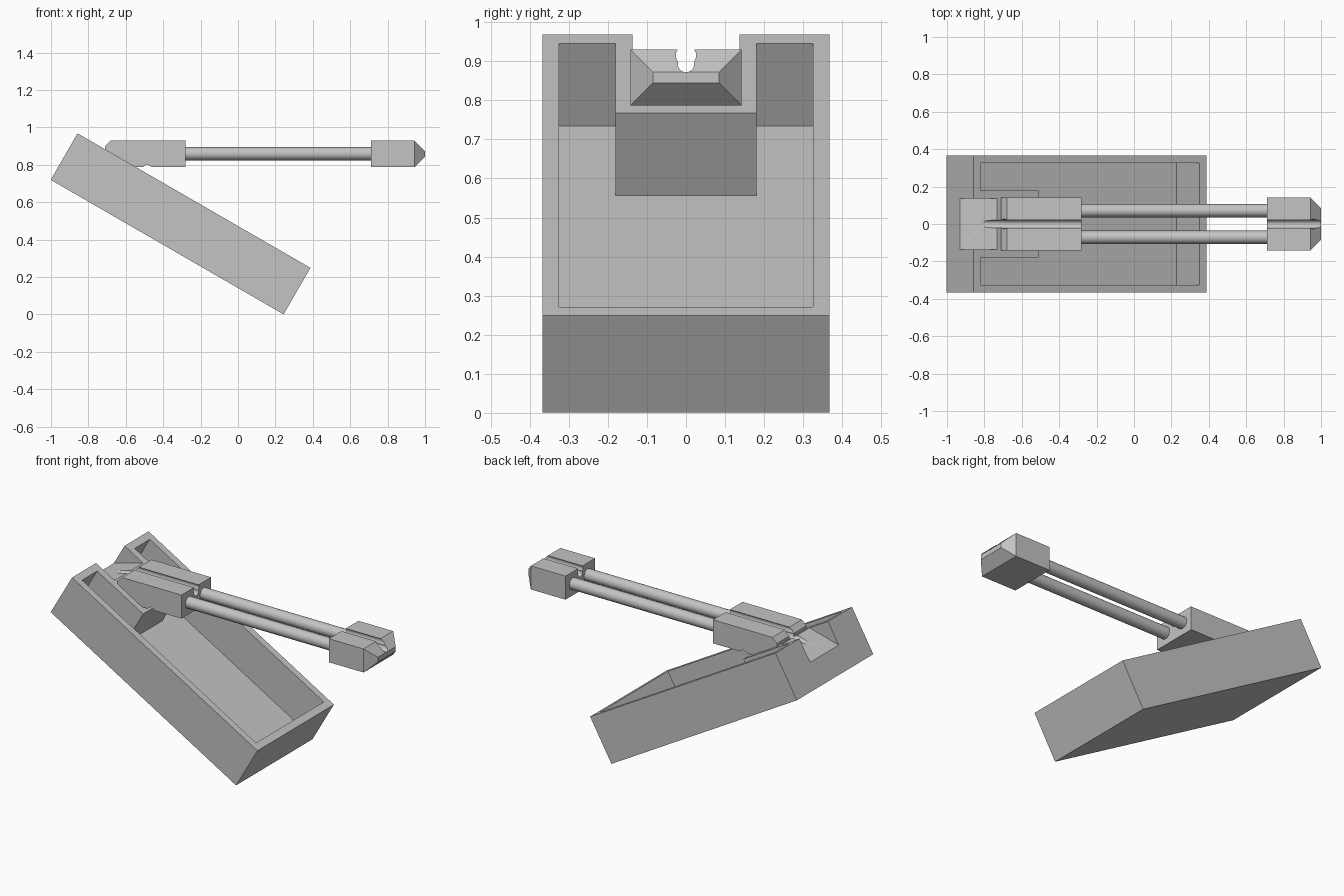
import bpy, bmesh, math
from mathutils import Matrix, Vector

cube = bpy.data.objects.get("Cube")
if cube:
    bpy.data.objects.remove(cube, do_unlink=True)

grey = bpy.data.materials.new("plain_grey")
grey.use_nodes = True
grey.diffuse_color = (0.55, 0.55, 0.55, 1)
grey.node_tree.nodes["Principled BSDF"].inputs["Base Color"].default_value = (0.55, 0.55, 0.55, 1)


def finish(name, bm, matrix=None):
    if matrix:
        bm.transform(matrix)
    bmesh.ops.recalc_face_normals(bm, faces=bm.faces)
    mesh = bpy.data.meshes.new(name)
    bm.to_mesh(mesh)
    bm.free()
    mesh.materials.append(grey)
    obj = bpy.data.objects.new(name, mesh)
    bpy.context.collection.objects.link(obj)
    return obj


def loft(name, rings, matrix=None):
    """Skin a closed solid through rings with equal point counts."""
    bm = bmesh.new()
    loops = [[bm.verts.new(p) for p in ring] for ring in rings]
    n = len(loops[0])
    for a, b in zip(loops, loops[1:]):
        for i in range(n):
            j = (i + 1) % n
            bm.faces.new((a[i], a[j], b[j], b[i]))
    bm.faces.new(loops[0])
    bm.faces.new(loops[-1])
    return finish(name, bm, matrix)


def side_prism(name, profile, half, matrix=None):
    """Extrude an xz profile symmetrically across y."""
    return loft(name, [[(x, y, z) for x, z in profile] for y in (-half, half)], matrix)


def rod(name, x0, x1, y, z, radius, sides=32):
    bm = bmesh.new()
    bmesh.ops.create_cone(bm, cap_ends=True, segments=sides, radius1=radius,
                          radius2=radius, depth=x1 - x0)
    place = Matrix.Translation(((x0 + x1) / 2, y, z)) @ Matrix.Rotation(math.pi / 2, 4, 'Y')
    return finish(name, bm, place)


def activate(obj):
    bpy.ops.object.select_all(action='DESELECT')
    obj.select_set(True)
    bpy.context.view_layer.objects.active = obj


def cut(target, cutter):
    mod = target.modifiers.new("cut", 'BOOLEAN')
    mod.operation = 'DIFFERENCE'
    mod.solver = 'EXACT'
    mod.object = cutter
    activate(target)
    bpy.ops.object.modifier_apply(modifier=mod.name)
    bpy.data.objects.remove(cutter, do_unlink=True)


def cut_groove(target):
    # Keyhole channel along the top of the arm
    cut(target, rod("groove_lower", -1.2, 1.2, 0, 0.893, 0.021))
    cut(target, rod("groove_upper", -1.2, 1.2, 0, 0.915, 0.026))


# Tilted tray, built flat with its high top edge at the origin
length, depth, floor = 1.438, 0.287, 0.244
tilt = Matrix.Translation((-0.858, 0, 0.968)) @ Matrix.Rotation(math.radians(30), 4, 'Y')
tray = side_prism("tray", [(0, 0), (length, 0), (length, -depth), (0, -depth)], 0.367, tilt)

# U-shaped hollow that leaves a mounting block at the high end
half_plan = [(0.4, 0.18), (0.044, 0.18), (0.044, 0.325), (1.394, 0.325)]
plan = half_plan + [(x, -y) for x, y in reversed(half_plan)]
cut(tray, loft("hollow", [[(x, y, z) for x, y in plan] for z in (-floor, 0.05)], tilt))

# Sloped notch in the high end
cut(tray, side_prism("notch", [(-0.06, 0.204), (0.204, 0.06), (-0.06, -0.204)], 0.137, tilt))
cut_groove(tray)

# Rear arm block with bevelled end and small relief underneath
low, high = 0.787, 0.93
rear = side_prism("rear_arm_block", [
    (-0.28, low), (-0.28, high), (-0.68, high), (-0.71, 0.9), (-0.71, low),
    (-0.51, low), (-0.485, 0.803), (-0.46, low)], 0.142)
cut_groove(rear)


# Front arm block tapering to a blunt nose
def section(x, half, z0, z1):
    return [(x, -half, z0), (x, half, z0), (x, half, z1), (x, -half, z1)]


nose = loft("nose_block", [section(0.71, 0.142, low, high), section(0.943, 0.142, low, high),
                           section(1.0, 0.085, 0.844, 0.873)])
cut_groove(nose)

# Twin rods joining the blocks
rods = [rod(side + "_rod", -0.285, 0.715, y, 0.859, 0.035)
        for side, y in (("left", 0.071), ("right", -0.071))]

for obj in [tray, rear, nose] + rods:
    activate(obj)
    bpy.ops.object.shade_smooth_by_angle(angle=math.radians(25))
